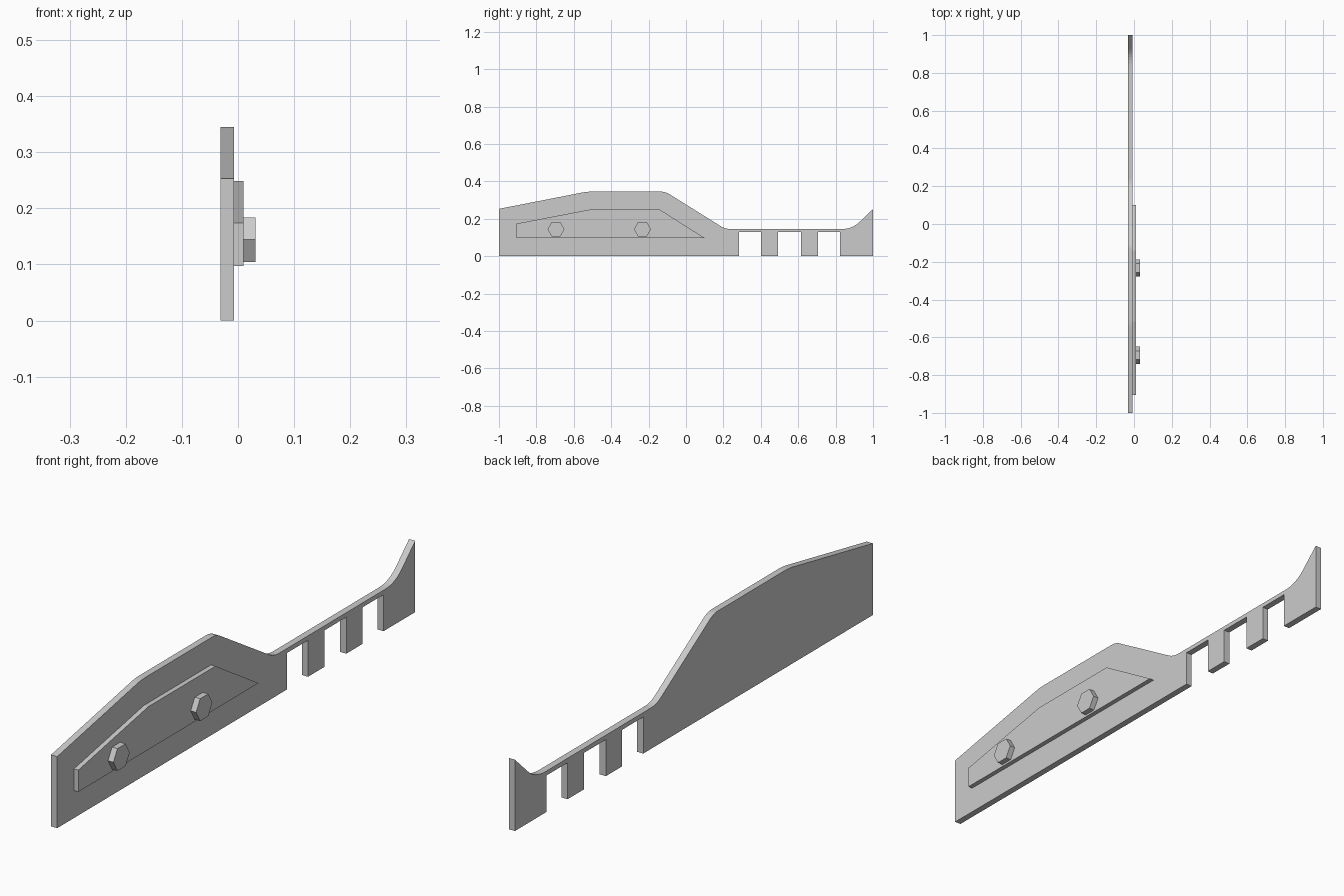
import bpy, bmesh, math
from mathutils import Vector

cube = bpy.data.objects.get("Cube")
if cube:
    bpy.data.objects.remove(cube)

grey = bpy.data.materials.new("plain grey")
grey.use_nodes = True
colour = (0.6, 0.6, 0.6, 1)
grey.diffuse_color = colour
grey.node_tree.nodes["Principled BSDF"].inputs["Base Color"].default_value = colour


def fillet(before, corner, after, reach, steps=6):
    """Rounded corner whose tangent points lie `reach` from the corner."""
    c = Vector(corner)
    a = c + (Vector(before) - c).normalized() * reach
    b = c + (Vector(after) - c).normalized() * reach
    ts = [i / steps for i in range(steps + 1)]
    return [a * (1 - t) ** 2 + c * 2 * t * (1 - t) + b * t ** 2 for t in ts]


def slab(name, outline, x0, x1):
    """Extrude a (y, z) outline along x."""
    bm = bmesh.new()
    face = bm.faces.new([bm.verts.new((x0, p[0], p[1])) for p in outline])
    ext = bmesh.ops.extrude_face_region(bm, geom=[face])["geom"]
    moved = [v for v in ext if isinstance(v, bmesh.types.BMVert)]
    bmesh.ops.translate(bm, verts=moved, vec=(x1 - x0, 0, 0))
    bmesh.ops.recalc_face_normals(bm, faces=bm.faces)
    mesh = bpy.data.meshes.new(name)
    bm.to_mesh(mesh)
    bm.free()
    mesh.materials.append(grey)
    obj = bpy.data.objects.new(name, mesh)
    bpy.context.collection.objects.link(obj)
    return obj


# Main plate: straight base with three notches
plate = [(-1, 0)]
for y0, y1 in [(0.283, 0.401), (0.492, 0.615), (0.706, 0.823)]:
    plate += [(y0, 0), (y0, 0.129), (y1, 0.129), (y1, 0)]
plate.append((1, 0))

# Upper edge with rounded corners, from the tail tip to the tall end
top = [(1, 0.252), (0.888, 0.145), (0.21, 0.145), (-0.11, 0.345), (-0.53, 0.345), (-1, 0.253)]
reaches = [0.055, 0.03, 0.025, 0.025]
plate.append(top[0])
for i, reach in enumerate(reaches, 1):
    plate += fillet(top[i - 1], top[i], top[i + 1], reach)
plate.append(top[-1])
slab("main_plate", plate, -0.031, -0.007)

# Raised side panel
slab("side_panel", [(-0.906, 0.097), (0.1, 0.097), (-0.14, 0.249),
                    (-0.515, 0.249), (-0.906, 0.174)], -0.007, 0.01)

# Hexagonal bolt heads
for name, y in [("front_bolt", -0.695), ("rear_bolt", -0.233)]:
    hexagon = [(y + 0.0455 * math.cos(k * math.pi / 3),
                0.144 + 0.0455 * math.sin(k * math.pi / 3)) for k in range(6)]
    slab(name, hexagon, 0.01, 0.031)
